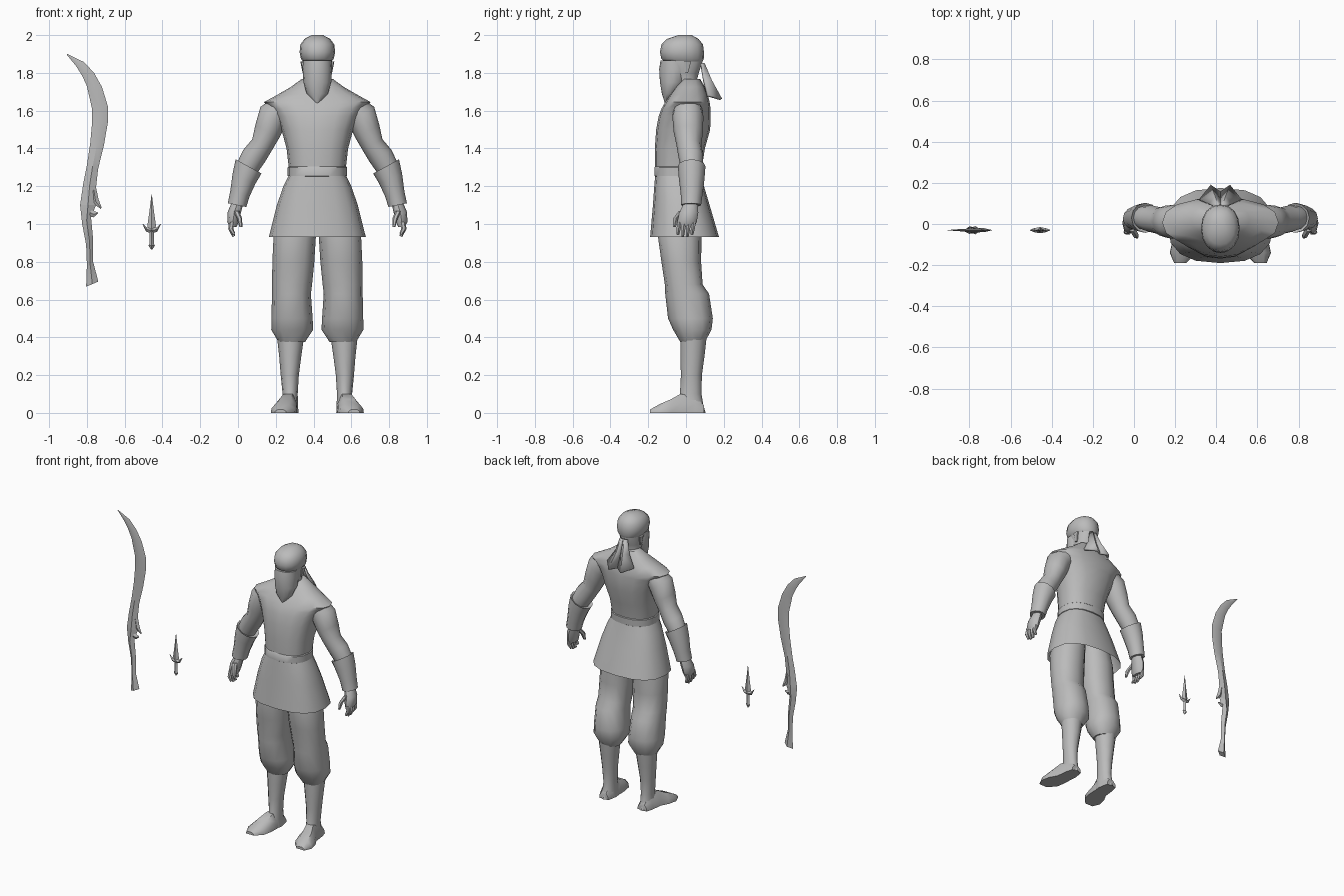
import bpy, bmesh, math
from mathutils import Vector

CX = 0.42  # the figure stands right of centre, the weapons left
grey = bpy.data.materials.new("plain grey")
grey.diffuse_color = (0.5, 0.5, 0.5, 1)


def finish(name, bm, x=CX, mirror=False, solid=0, angle=45):
    bmesh.ops.remove_doubles(bm, verts=bm.verts, dist=1e-5)
    bmesh.ops.recalc_face_normals(bm, faces=bm.faces)
    me = bpy.data.meshes.new(name)
    bm.to_mesh(me)
    bm.free()
    ob = bpy.data.objects.new(name, me)
    bpy.context.collection.objects.link(ob)
    ob.location.x = x
    me.materials.append(grey)
    bpy.ops.object.select_all(action='DESELECT')
    bpy.context.view_layer.objects.active = ob
    ob.select_set(True)
    bpy.ops.object.shade_smooth_by_angle(angle=math.radians(angle))
    if mirror:
        ob.modifiers.new("mirror", 'MIRROR').use_mirror_merge = False
    if solid:
        m = ob.modifiers.new("solid", 'SOLIDIFY')
        m.thickness, m.offset = solid, 0
    return ob


def skin(name, rings, cap=True, **kw):
    """Join closed rings of points into a tube."""
    bm = bmesh.new()
    rows = [[bm.verts.new(p) for p in r] for r in rings]
    n = len(rows[0])
    for a, b in zip(rows, rows[1:]):
        for i in range(n):
            j = (i + 1) % n
            bm.faces.new((a[i], a[j], b[j], b[i]))
    if cap:
        bm.faces.new(rows[0])
        bm.faces.new(rows[-1])
    return finish(name, bm, **kw)


def oval(c, rx, ry, n=12, tilt=0, p=1.0):
    """Oval ring tilted about y; p below 1 makes it boxier."""
    pts = []
    for i in range(n):
        t = 2 * math.pi * i / n
        u, v = math.cos(t), math.sin(t)
        u = math.copysign(abs(u) ** p, u) * rx
        v = math.copysign(abs(v) ** p, v) * ry
        pts.append(Vector(c) + Vector((u * math.cos(tilt), v, -u * math.sin(tilt))))
    return pts


def stack(name, rows, n=12, p=1.0, **kw):
    """Level rings from rows of (z, x low, x high, y front, y back)."""
    return skin(name, [oval(((a + b) / 2, (f + k) / 2, z), (b - a) / 2, (k - f) / 2, n, 0, p)
                       for z, a, b, f, k in rows], **kw)


def body(name, rows, **kw):
    """Symmetric stack from rows of (z, half width, y front, y back)."""
    return stack(name, [(z, -w, w, f, k) for z, w, f, k in rows], n=16, **kw)


# Tunic, belt and flared skirt
body("tunic", [(1.27, .148, -.163, .08), (1.4, .163, -.165, .10), (1.5, .19, -.158, .128),
               (1.57, .218, -.145, .13), (1.61, .245, -.13, .13), (1.645, .283, -.11, .125),
               (1.685, .21, -.085, .115), (1.725, .141, -.055, .10), (1.768, .082, -.02, .075)],
     p=.85)
body("belt", [(1.25, .148, -.16, .08), (1.255, .157, -.168, .088),
              (1.30, .157, -.168, .09), (1.308, .148, -.16, .08)], p=.85)
body("skirt", [(1.26, .15, -.163, .08), (1.2, .18, -.168, .095), (1.1, .214, -.175, .125),
               (.93, .257, -.19, .175)], p=.8, cap=False)

# Head, head wrap and face veil
body("head", [(1.68, .07, -.06, .07), (1.76, .06, -.06, .057), (1.80, .07, -.11, .068),
              (1.86, .078, -.122, .088), (1.90, .078, -.12, .085)])
body("head_wrap", [(1.86, .075, -.115, .088), (1.875, .087, -.131, .094), (1.91, .094, -.138, .095),
                   (1.95, .09, -.13, .09), (1.98, .068, -.10, .066), (2.0, .03, -.04, .03)], p=.92)
body("veil", [(1.865, .076, -.135, 0), (1.82, .078, -.142, .02), (1.75, .074, -.138, 0),
              (1.69, .056, -.128, -.05), (1.64, .006, -.112, -.10)])
for s in (-1, 1):
    stack("ear", [(1.80, s * .072 - .006, s * .072 + .006, -.01, .012),
                  (1.86, s * .08 - .01, s * .08 + .01, -.015, .03)], n=6)

# Tied cloth ends behind the head
bm = bmesh.new()
cloth = [[(0, .085, 1.85), (.012, .092, 1.85), (.025, .08, 1.85)],
         [(0, .112, 1.76), (.025, .13, 1.76), (.05, .095, 1.76)],
         [(0, .15, 1.67), (.046, .185, 1.66), (.10, .115, 1.68)]]
g = [[bm.verts.new(p) for p in r] for r in cloth]
for a, b in zip(g, g[1:]):
    for i in (0, 1):
        bm.faces.new((a[i], a[i + 1], b[i + 1], b[i]))
finish("wrap_tail", bm, mirror=True, solid=.014, angle=30)

# Baggy trousers and boots
stack("trouser_leg", [(1.08, .0, .19, -.13, .075), (.93, .008, .232, -.148, .082),
                      (.8, .016, .238, -.13, .08), (.68, .028, .24, -.112, .088),
                      (.63, .034, .24, -.11, .122), (.5, .025, .243, -.095, .142),
                      (.44, .022, .244, -.068, .135), (.375, .065, .205, -.03, .10)],
      p=.9, mirror=True)
stack("boot_shaft", [(.39, .072, .212, -.03, .108), (.3, .085, .202, -.03, .098),
                     (.2, .098, .194, -.027, .084), (.1, .104, .184, -.032, .082),
                     (.04, .102, .19, -.05, .092), (0, .10, .195, -.06, .104)], mirror=True)


def sole_ring(y, x, w, h):
    return [(x - w, y, 0), (x - w * .95, y, h * .5), (x - w * .5, y, h), (x + w * .5, y, h),
            (x + w * .95, y, h * .5), (x + w, y, 0)]


skin("boot_foot", [sole_ring(.095, .148, .035, .04), sole_ring(.05, .15, .046, .09),
                   sole_ring(-.03, .155, .05, .10), sole_ring(-.08, .17, .063, .072),
                   sole_ring(-.14, .182, .064, .046), sole_ring(-.19, .195, .03, .018)], mirror=True)


# Arms, bracers and hands
def limb(name, rows, n=12, **kw):
    return skin(name, [oval((x, y, z), rx, ry, n, t) for x, y, z, rx, ry, t in rows],
                mirror=True, **kw)


limb("sleeve", [(.17, .01, 1.64, .06, .07, -.75), (.235, .01, 1.57, .083, .082, -.65),
                (.265, .012, 1.49, .072, .078, -.5), (.292, .015, 1.42, .06, .066, -.5),
                (.335, .025, 1.36, .066, .066, -.5), (.37, .03, 1.30, .06, .058, -.5)])
limb("bracer", [(.366, .03, 1.295, .06, .06, -.5), (.364, .03, 1.305, .078, .073, -.5),
                (.388, .03, 1.24, .066, .068, -.4), (.41, .03, 1.16, .053, .058, -.3),
                (.425, .027, 1.10, .05, .053, -.2), (.425, .027, 1.10, .035, .04, -.2)])
limb("palm", [(.423, .025, 1.11, .03, .038, -.2), (.44, .015, 1.06, .035, .05, -.1),
              (.447, .005, 1.01, .03, .052, 0), (.445, 0, .985, .018, .045, 0)], n=8)
for i in range(4):
    y = -.035 + i * .025
    tip = .934 + (.012 if i in (0, 3) else 0)
    limb("finger", [(.452, y, 1.01, .016, .0135, 0), (.458, y - .004, .975, .014, .0125, .1),
                    (.442, y - .008, tip, .008, .008, .5)], n=6)
limb("thumb", [(.43, -.02, 1.07, .016, .02, 0), (.412, -.052, 1.03, .014, .018, 0),
               (.405, -.062, .985, .008, .009, 0)], n=6)


# Weapons: diamond sections between a left and a right edge
def blade(name, rows, y=-.03):
    rings = []
    for lx, lz, rx, rz, t in rows:
        mx, mz = (lx + rx) / 2, (lz + rz) / 2
        rings.append([(lx, y, lz), (mx, y - t, mz), (rx, y, rz), (mx, y + t, mz)])
    return skin(name, rings, x=0, angle=30)


blade("sabre_blade", [(-.907, 1.897, -.903, 1.9, .001), (-.857, 1.836, -.815, 1.857, .006),
                      (-.825, 1.785, -.762, 1.80, .008), (-.80, 1.73, -.72, 1.725, .01),
                      (-.772, 1.607, -.688, 1.62, .01), (-.774, 1.52, -.688, 1.545, .01),
                      (-.782, 1.43, -.709, 1.42, .01), (-.80, 1.31, -.741, 1.29, .011),
                      (-.82, 1.21, -.751, 1.2, .012), (-.836, 1.1, -.752, 1.10, .014)])
blade("sabre_grip", [(-.836, 1.1, -.752, 1.10, .014), (-.825, 1.0, -.778, 1.035, .018),
                     (-.804, .89, -.767, .918, .016), (-.80, .785, -.767, .80, .016),
                     (-.802, .72, -.75, .735, .018), (-.804, .668, -.74, .695, .02)])
blade("sabre_upper_spur", [(-.775, 1.17, -.751, 1.19, .01), (-.77, 1.11, -.738, 1.13, .009),
                           (-.727, 1.08, -.722, 1.088, .002)])
blade("sabre_lower_spur", [(-.79, 1.04, -.775, 1.08, .01), (-.765, 1.035, -.76, 1.068, .008),
                           (-.742, 1.055, -.742, 1.062, .002)])
D = -.457
blade("dagger_blade", [(D - .001, 1.157, D + .001, 1.157, .001), (D - .013, 1.06, D + .013, 1.06, .008),
                       (D - .023, .99, D + .023, .99, .01), (D - .016, .97, D + .016, .97, .012)])
for s in (-1, 1):
    blade("dagger_guard", [(D, .95, D, .985, .015), (D + s * .03, .96, D + s * .026, .982, .01),
                           (D + s * .049, 1.0, D + s * .046, 1.0, .002)])
blade("dagger_grip", [(D - .012, .965, D + .012, .965, .012), (D - .012, .895, D + .012, .895, .012),
                      (D - .017, .885, D + .017, .885, .015), (D - .004, .866, D + .004, .866, .004)])
